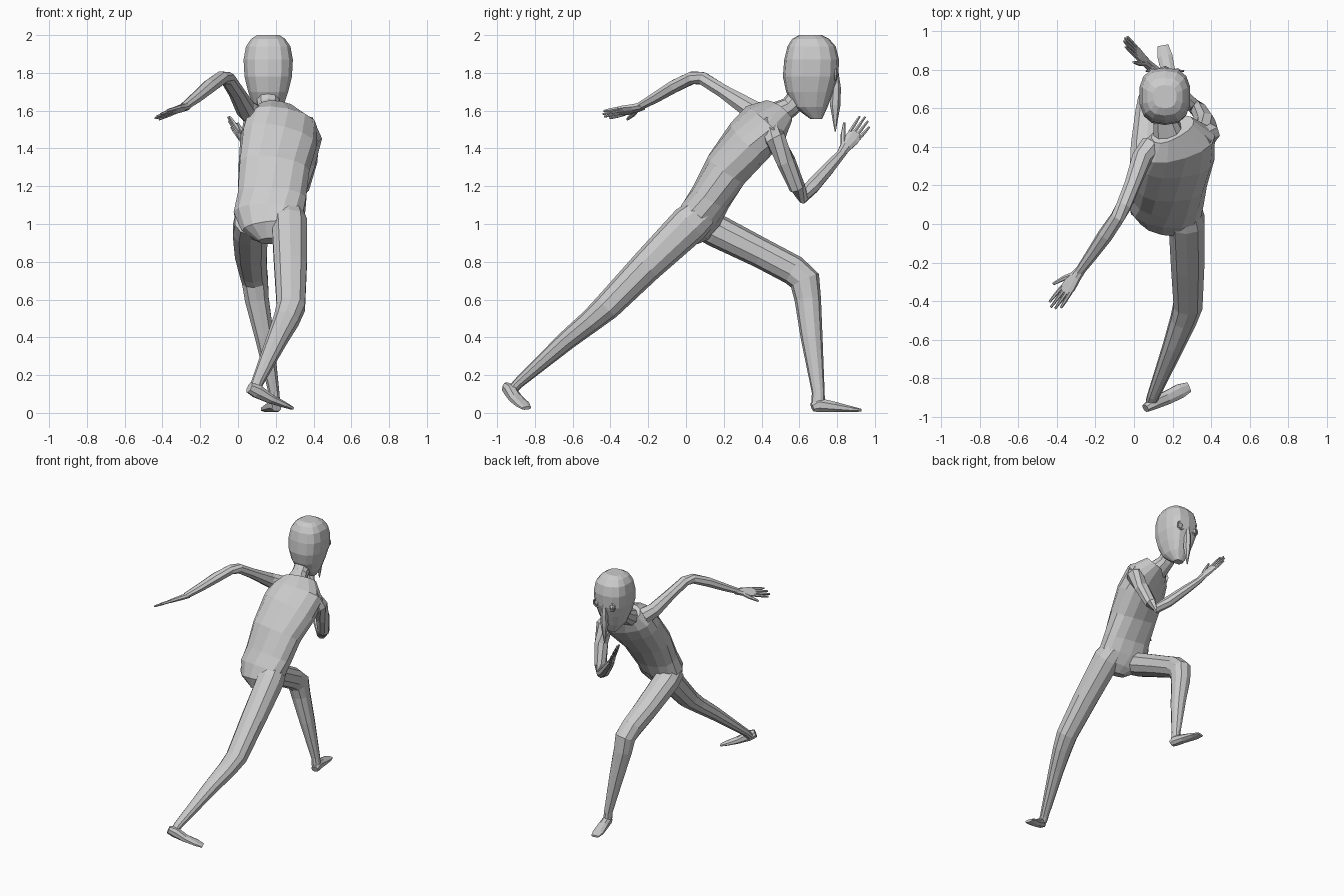
import bpy, bmesh, math
from mathutils import Vector as V


def tube(name, rings, ref, n=10, ref2=None, axis=None, power=0.9):
    """Loft elliptical rings (x, y, z, half width, half depth); ref is the width direction."""
    bm = bmesh.new()
    pts = [V(r[:3]) for r in rings]
    loops = []
    for i, r in enumerate(rings):
        t = V(axis) if axis else (pts[min(i + 1, len(pts) - 1)] - pts[max(i - 1, 0)]).normalized()
        s = V(ref).normalized()
        if ref2:
            s = s.lerp(V(ref2).normalized(), i / (len(rings) - 1))
        u = (s - t * s.dot(t)).normalized()
        w = t.cross(u)
        loop = []
        for k in range(n):
            a = 2 * math.pi * (k + 0.5) / n
            c, d = math.cos(a), math.sin(a)
            c = math.copysign(abs(c) ** power, c)
            d = math.copysign(abs(d) ** power, d)
            loop.append(bm.verts.new(pts[i] + u * c * r[3] + w * d * r[4]))
        loops.append(loop)
    for a, b in zip(loops, loops[1:]):
        for k in range(n):
            j = (k + 1) % n
            bm.faces.new((a[k], a[j], b[j], b[k]))
    bm.faces.new(loops[0][::-1])
    bm.faces.new(loops[-1])
    bmesh.ops.recalc_face_normals(bm, faces=bm.faces)
    me = bpy.data.meshes.new(name)
    bm.to_mesh(me)
    bm.free()
    ob = bpy.data.objects.new(name, me)
    bpy.context.collection.objects.link(ob)
    return ob


def hand(name, wrist, tip, side):
    """Flat palm, four fanned fingers and a thumb; side points to the thumb."""
    wrist, tip = V(wrist), V(tip)
    length = (tip - wrist).length
    d = (tip - wrist).normalized()
    s = V(side)
    s = (s - d * s.dot(d)).normalized()

    def at(along, across, a, b):
        return (*(wrist + d * along * length + s * across), a, b)
    tube(name + "_palm", [at(-.08, 0, .024, .022), at(.15, .002, .032, .02),
                          at(.38, 0, .041, .016), at(.56, 0, .039, .012)], s, 8)
    for i, reach in enumerate((.88, .98, 1.02, .95)):
        x = -.03 + i * .02
        tube(f"{name}_finger_{i + 1}", [at(.5, x, .010, .011), at(.75, x * 1.15, .009, .010),
                                        at(reach, x * 1.25, .006, .006)], s, 6)
    tube(name + "_thumb", [at(.12, .015, .014, .014), at(.35, .052, .013, .012),
                           at(.6, .082, .007, .007)], s, 6)


X = (1, 0, 0)

# Torso, twisted from hips to shoulders
tube("torso", [(.17, .01, .91, .06, .05), (.17, .03, .97, .15, .10), (.165, .08, 1.05, .19, .115),
               (.18, .13, 1.14, .185, .11), (.19, .215, 1.29, .19, .12), (.215, .335, 1.44, .205, .125),
               (.225, .42, 1.53, .20, .12), (.20, .49, 1.60, .12, .07)],
     (.22, -.09, 0), 14, ref2=(.38, .13, -.14), power=.85)

# Neck and head
tube("neck", [(.18, .46, 1.57, .085, .07), (.16, .55, 1.62, .06, .055), (.16, .63, 1.71, .065, .06)], X, 10)
tube("head", [(.16, .69, 1.555, .035, .03), (.16, .66, 1.62, .08, .09), (.16, .655, 1.70, .108, .125),
              (.16, .66, 1.78, .128, .147), (.16, .665, 1.87, .133, .145), (.16, .665, 1.94, .12, .128),
              (.16, .66, 1.98, .092, .098), (.16, .66, 2.0, .06, .06)],
     X, 14, axis=(0, 0, 1), power=.75)

# Face: long pointed nose and ringed eyes
tube("nose", [(.16, .79, 1.82, .010, .015), (.16, .795, 1.72, .025, .025),
              (.16, .79, 1.63, .026, .028), (.16, .79, 1.49, .003, .003)], X, 6, axis=(0, 0, 1))
for tag, x in (("left", .095), ("right", .225)):
    bpy.ops.mesh.primitive_torus_add(location=(x, .793, 1.79), rotation=(math.pi / 2, 0, 0),
                                     major_radius=.03, minor_radius=.006,
                                     major_segments=10, minor_segments=5)
    bpy.context.object.name = tag + "_eye_rim"
    bpy.ops.mesh.primitive_uv_sphere_add(segments=8, ring_count=6, radius=.02, location=(x, .788, 1.79))
    bpy.context.object.name = tag + "_eye"

# Rear leg, pushing off
tube("rear_leg", [(.26, .09, 1.06, .085, .09), (.272, .02, 1.0, .097, .105), (.278, -.21, .775, .09, .087),
                  (.28, -.42, .56, .078, .073), (.255, -.50, .49, .07, .062), (.205, -.63, .385, .056, .052),
                  (.10, -.89, .155, .032, .028), (.09, -.92, .12, .03, .026)], X, 10)
tube("rear_foot", [(.06, -.955, .135, .022, .03), (.10, -.93, .115, .034, .038),
                   (.17, -.90, .075, .038, .026), (.24, -.865, .045, .04, .017),
                   (.285, -.845, .025, .028, .009)], (.4, -.8, -.1), 8)

# Front leg, bent at the knee
tube("front_leg", [(.07, .07, 1.02, .09, .09), (.065, .16, .965, .097, .088), (.068, .40, .845, .088, .08),
                   (.08, .57, .755, .076, .08), (.09, .63, .70, .072, .082), (.10, .645, .60, .066, .07),
                   (.14, .665, .40, .052, .058), (.19, .70, .11, .03, .034), (.195, .70, .05, .03, .036)], X, 10)
tube("front_foot", [(.205, .668, .03, .026, .024), (.198, .70, .042, .034, .04),
                    (.18, .78, .032, .038, .03), (.16, .87, .02, .042, .017),
                    (.15, .925, .014, .03, .008)], (.97, .2, 0), 8)

# Arm swung back
tube("back_arm", [(.09, .40, 1.57, .06, .065), (.04, .34, 1.61, .052, .055), (-.01, .20, 1.70, .042, .038),
                  (-.055, .09, 1.77, .04, .036), (-.085, .035, 1.775, .038, .035), (-.15, -.06, 1.73, .04, .036),
                  (-.22, -.16, 1.67, .032, .03), (-.285, -.25, 1.62, .024, .022)], X, 8)
hand("back_hand", (-.28, -.245, 1.62), (-.42, -.435, 1.575), (-.64, .61, -.46))

# Arm swung forward
tube("forward_arm", [(.34, .42, 1.53, .06, .065), (.385, .47, 1.45, .058, .06), (.37, .53, 1.33, .05, .05),
                     (.335, .59, 1.19, .042, .042), (.305, .615, 1.145, .038, .036),
                     (.24, .67, 1.20, .04, .038), (.15, .755, 1.295, .034, .032),
                     (.07, .83, 1.38, .024, .022)], (0, -.8, .57), 8)
hand("forward_hand", (.07, .83, 1.385), (-.05, .955, 1.555), (0, -.8, .57))
